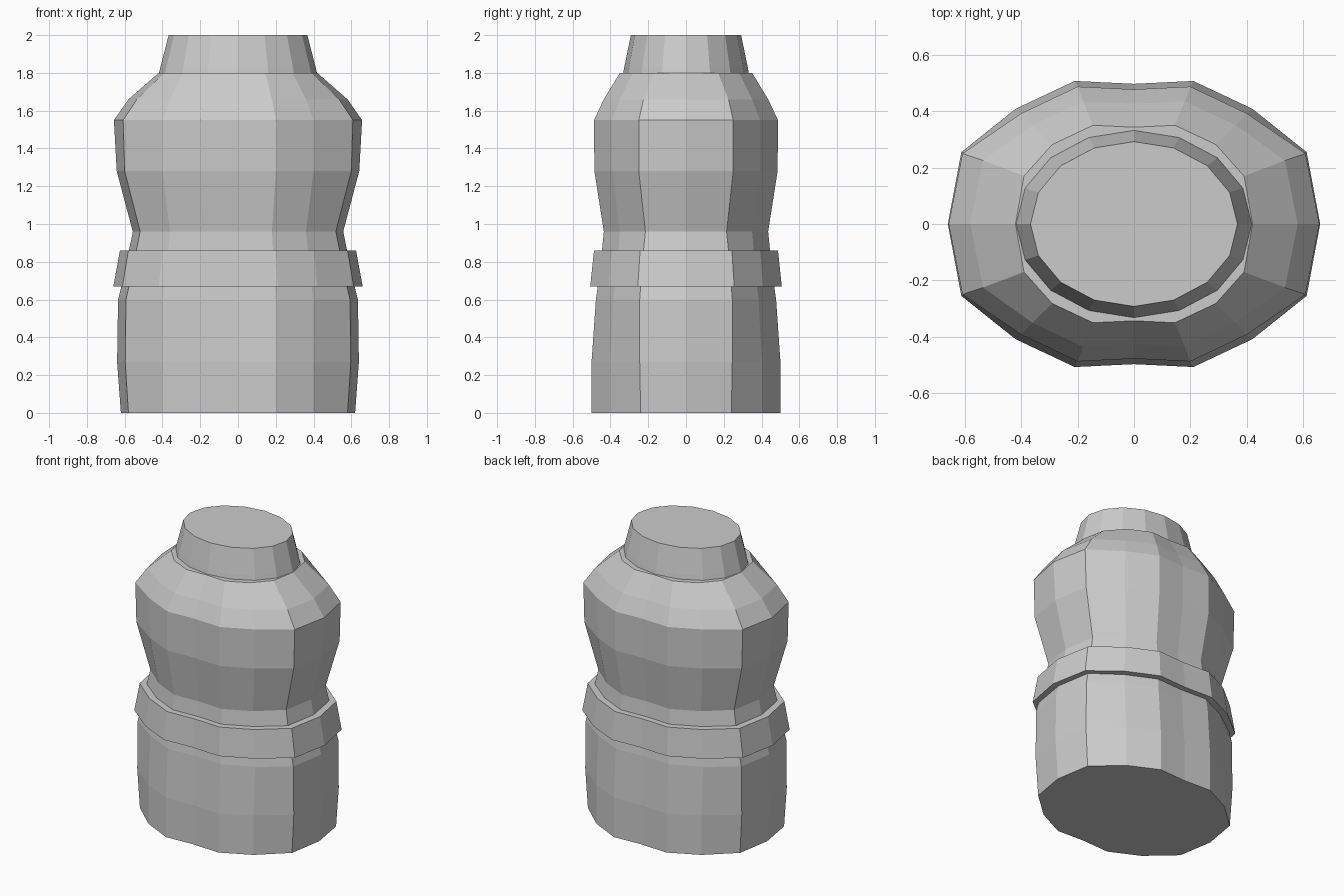
import bpy, bmesh, math

if "Cube" in bpy.data.objects:
    bpy.data.objects.remove(bpy.data.objects["Cube"])


def body_ring(z, a, b, c, cx, px):
    """16-sided section: a/b half sizes, c corner y, cx corner x, px front panel x."""
    quarter = [(a, 0), (cx, c), (px * 2, b * 0.805), (px, b), (0, b * 0.98)]
    half = quarter + [(-x, y) for x, y in quarter[-2::-1]]
    full = half + [(x, -y) for x, y in half[-2:0:-1]]
    return [(x, y, z) for x, y in full]


def ellipse_ring(z, a, b, n=16):
    return [(a * math.cos(2 * math.pi * i / n), b * math.sin(2 * math.pi * i / n), z)
            for i in range(n)]


def loft(name, rings, bottom=True, top=True, closed=False):
    bm = bmesh.new()
    loops = [[bm.verts.new(p) for p in r] for r in rings]
    pairs = list(zip(loops, loops[1:]))
    if closed:
        pairs.append((loops[-1], loops[0]))
    for lo, hi in pairs:
        n = len(lo)
        for i in range(n):
            j = (i + 1) % n
            bm.faces.new((lo[i], lo[j], hi[j], hi[i]))
    if bottom and not closed:
        bm.faces.new(loops[0][::-1])
    if top and not closed:
        bm.faces.new(loops[-1])
    bmesh.ops.recalc_face_normals(bm, faces=bm.faces)
    mesh = bpy.data.meshes.new(name)
    bm.to_mesh(mesh)
    bm.free()
    obj = bpy.data.objects.new(name, mesh)
    bpy.context.collection.objects.link(obj)
    return obj


# Torso: hips, waist, chest and sloping shoulders
loft("torso", [body_ring(*s) for s in [
    (0.00, 0.62, 0.50, 0.24, 0.58, 0.20),
    (0.27, 0.64, 0.50, 0.245, 0.597, 0.20),
    (0.60, 0.635, 0.477, 0.245, 0.593, 0.20),
    (0.67, 0.617, 0.467, 0.24, 0.577, 0.195),
    (0.86, 0.577, 0.445, 0.225, 0.538, 0.185),
    (0.96, 0.557, 0.435, 0.215, 0.518, 0.18),
    (1.28, 0.642, 0.485, 0.25, 0.60, 0.20),
    (1.55, 0.657, 0.487, 0.25, 0.608, 0.20),
    (1.66, 0.58, 0.435, 0.225, 0.535, 0.18),
    (1.80, 0.42, 0.35, 0.17, 0.39, 0.145)]])

# Belt: flared band around the waist
loft("belt", [body_ring(*s) for s in [
    (0.67, 0.66, 0.507, 0.255, 0.612, 0.21),
    (0.86, 0.625, 0.487, 0.243, 0.58, 0.20),
    (0.86, 0.57, 0.435, 0.22, 0.53, 0.18),
    (0.67, 0.605, 0.457, 0.235, 0.567, 0.19)]], closed=True)

# Neck collar: tapered oval with a flat top
loft("collar", [ellipse_ring(1.80, 0.418, 0.332),
                ellipse_ring(1.83, 0.411, 0.327),
                ellipse_ring(2.00, 0.367, 0.292)], bottom=False)
